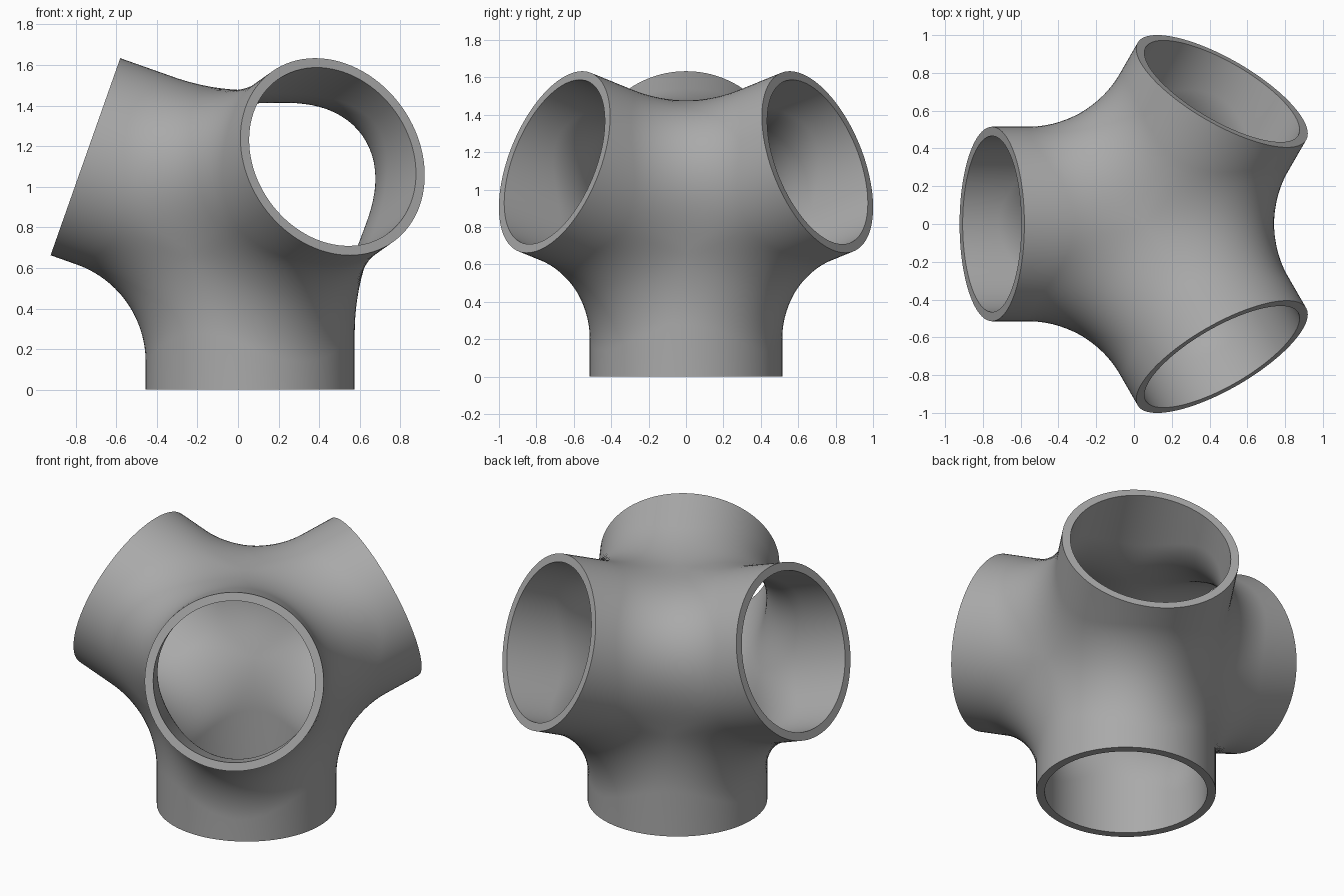
import bpy, bmesh
from math import atan2, cos, sin, tan, pi, sqrt, radians
from mathutils import Vector

cube = bpy.data.objects.get("Cube")
if cube:
    bpy.data.objects.remove(cube, do_unlink=True)

CENTER = Vector((0.06, 0, 0.861))
ARM = 0.861            # centre to open end
SEGMENTS = 96          # around each tube
FILLET_ROWS = 14
CORNER = atan2(sqrt(2), 1)   # angle from a saddle to a three-way hollow

# Tetrahedral tube directions: one down, three rising
rise = sqrt(8) / 3
directions = [Vector((0, 0, -1))]
for turn in (180, 300, 60):
    a = radians(turn)
    directions.append(Vector((rise * cos(a), rise * sin(a), 1 / 3)))


def seam(axis, other, phi, saddle, hollow):
    """Point and inward tangent on the plane halfway between two tubes."""
    s = (axis + other).normalized()
    t = axis.cross(other).normalized()
    off = atan2(sqrt(2 / 3) * sin(phi), cos(phi))
    k = pi / 2 / CORNER
    v = s * cos(off) + t * sin(off)
    dv = t * cos(off) - s * sin(off)
    d = hollow + (saddle - hollow) * cos(off * k) ** 2
    slope = -(saddle - hollow) * k * sin(2 * off * k)
    normal = (v * d - dv * slope).normalized()
    tangent = (axis - normal * axis.dot(normal)).normalized()
    return v * d, tangent


def tube_rings(axis, others, radius, saddle, hollow, start_saddle, start_hollow):
    """Rows of points from the open end to the seam with the other tubes."""
    columns = []
    per = SEGMENTS // 3
    # Order the neighbours around the axis
    e0 = (others[0] - axis * others[0].dot(axis)).normalized()
    e1 = axis.cross(e0)
    others = sorted(others, key=lambda o: atan2(o.dot(e1), o.dot(e0)) % (2 * pi - 0.01))
    for other in others:
        u = (other - axis * other.dot(axis)).normalized()
        w = axis.cross(u)
        for i in range(per):
            phi = (i / per - 0.5) * 2 * pi / 3
            wall = (u * cos(phi) + w * sin(phi)) * radius
            p3, tangent = seam(axis, other, phi, saddle, hollow)
            start = start_hollow + (start_saddle - start_hollow) * cos(phi * 1.5) ** 2
            p0 = wall + axis * start
            h = 0.34 * (p3 - p0).length
            p1, p2 = p0 - axis * h, p3 + tangent * h
            column = [wall + axis * ARM]
            for r in range(FILLET_ROWS + 1):
                t = r / FILLET_ROWS
                q = 1 - t
                column.append(p0 * q**3 + p1 * 3 * q * q * t + p2 * 3 * q * t * t + p3 * t**3)
            columns.append(column)
    return columns


bm = bmesh.new()


def add_skin(columns, flip):
    verts = [[bm.verts.new(p + CENTER) for p in col] for col in columns]
    for i, col in enumerate(verts):
        nxt = verts[(i + 1) % len(verts)]
        for r in range(len(col) - 1):
            quad = [col[r], col[r + 1], nxt[r + 1], nxt[r]]
            bm.faces.new(quad[::-1] if flip else quad)
    return [col[0] for col in verts]


# Outer skin, inner skin and flat rim for every tube
for n, axis in enumerate(directions):
    others = [d for m, d in enumerate(directions) if m != n]
    outer = add_skin(tube_rings(axis, others, 0.515, 0.745, 0.615, 0.724, 0.584), False)
    inner = add_skin(tube_rings(axis, others, 0.466, 0.677, 0.55, 0.66, 0.49), True)
    for i in range(SEGMENTS):
        j = (i + 1) % SEGMENTS
        bm.faces.new((outer[i], outer[j], inner[j], inner[i]))

bmesh.ops.remove_doubles(bm, verts=bm.verts, dist=0.0005)
mesh = bpy.data.meshes.new("tube_joint")
bm.to_mesh(mesh)
bm.free()

# Single grey finish
grey = bpy.data.materials.new("grey")
grey.use_nodes = True
color = (0.4, 0.4, 0.4, 1)
grey.diffuse_color = color
grey.node_tree.nodes["Principled BSDF"].inputs["Base Color"].default_value = color
mesh.materials.append(grey)

joint = bpy.data.objects.new("tube_joint", mesh)
bpy.context.collection.objects.link(joint)
bpy.context.view_layer.objects.active = joint
joint.select_set(True)
bpy.ops.object.shade_smooth_by_angle(angle=radians(35))
